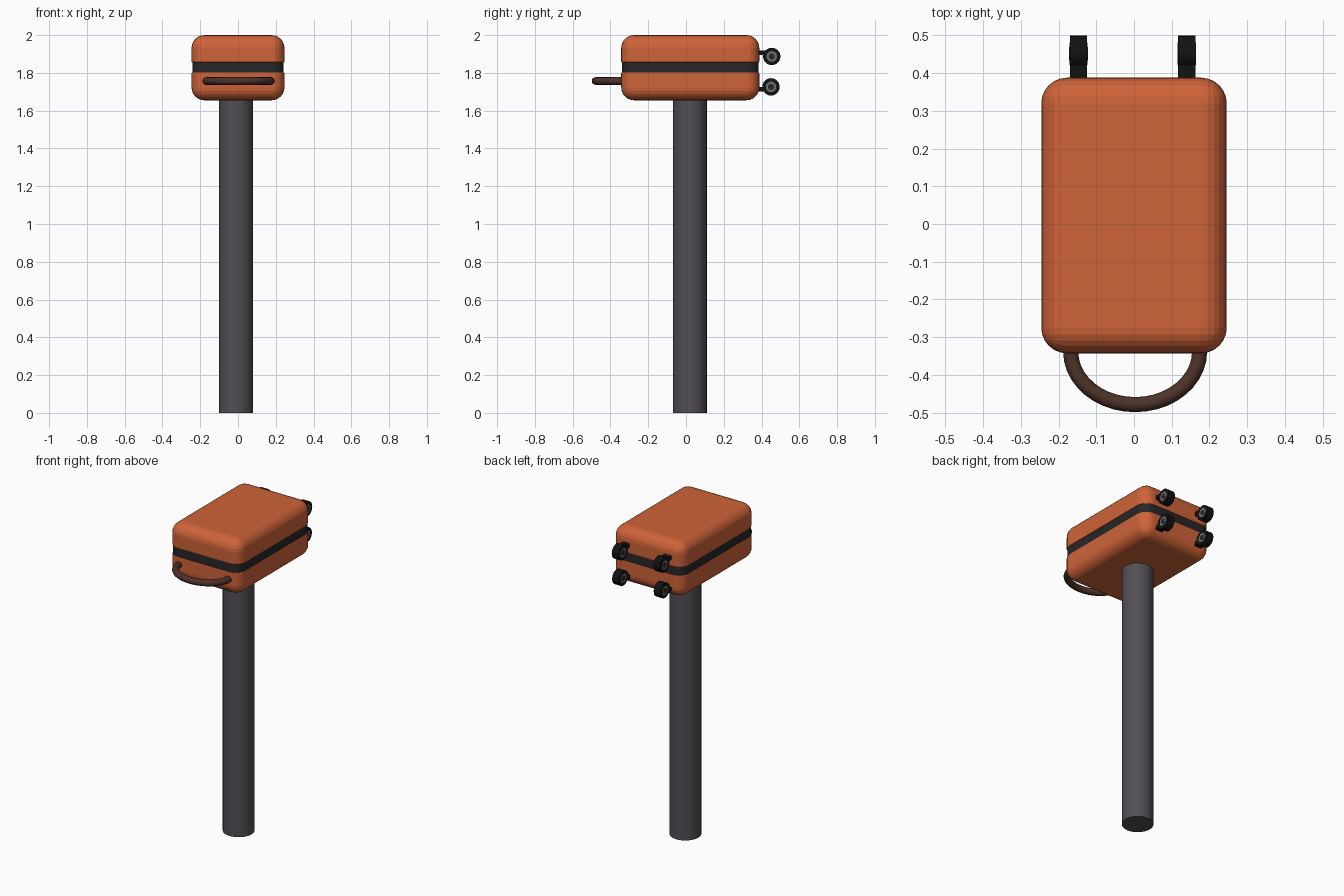
import bpy, bmesh, math
from mathutils import Vector, Matrix

if "Cube" in bpy.data.objects:
    bpy.data.objects.remove(bpy.data.objects["Cube"])


def material(name, rgb):
    m = bpy.data.materials.new(name)
    m.diffuse_color = (*rgb, 1)
    m.use_nodes = True
    m.node_tree.nodes["Principled BSDF"].inputs["Base Color"].default_value = m.diffuse_color
    return m


ORANGE = material("orange_shell", (0.62, 0.125, 0.04))
BAND = material("dark_band", (0.02, 0.02, 0.02))
BLACK = material("black_rubber", (0.006, 0.006, 0.006))
HUB = material("hub_grey", (0.16, 0.16, 0.16))
LEATHER = material("brown_leather", (0.075, 0.032, 0.022))
POST = material("post_grey", (0.085, 0.077, 0.09))


def add_object(name, bm, mat, smooth=None):
    bmesh.ops.recalc_face_normals(bm, faces=bm.faces)
    me = bpy.data.meshes.new(name)
    bm.to_mesh(me)
    bm.free()
    me.materials.append(mat)
    ob = bpy.data.objects.new(name, me)
    bpy.context.collection.objects.link(ob)
    if smooth:
        bpy.ops.object.select_all(action='DESELECT')
        ob.select_set(True)
        bpy.context.view_layer.objects.active = ob
        bpy.ops.object.shade_smooth_by_angle(angle=math.radians(smooth))
    return ob


def box(lo, hi):
    bm = bmesh.new()
    lo, hi = Vector(lo), Vector(hi)
    bmesh.ops.create_cube(bm, size=1, matrix=Matrix.Translation((lo + hi) / 2)
                          @ Matrix.Diagonal((*(hi - lo), 1)))
    return bm


def cylinder(name, centre, radius, depth, mat, axis='Z', sides=32):
    bm = bmesh.new()
    rot = Matrix.Rotation(math.pi / 2, 4, 'Y') if axis == 'X' else Matrix()
    bmesh.ops.create_cone(bm, cap_ends=True, segments=sides, radius1=radius, radius2=radius,
                          depth=depth, matrix=Matrix.Translation(centre) @ rot)
    return add_object(name, bm, mat, 30)


X, Y0, Y1, Z0, Z1 = 0.246, -0.343, 0.388, 1.655, 2.0
SEAM_LOW, SEAM_HIGH = 1.803, 1.855


# Rounded shell halves, cut from the same rounded box on either side of the band
def shell(name, cut, keep_above):
    bm = box((-X, Y0, Z0), (X, Y1, Z1))
    bmesh.ops.bevel(bm, geom=bm.edges[:], offset=0.068, segments=6, profile=0.5, affect='EDGES')
    geom = bm.verts[:] + bm.edges[:] + bm.faces[:]
    bmesh.ops.bisect_plane(bm, geom=geom, plane_co=(0, 0, cut), plane_no=(0, 0, 1),
                           clear_inner=keep_above, clear_outer=not keep_above)
    rim = [e for e in bm.edges if e.is_boundary]
    bmesh.ops.holes_fill(bm, edges=rim, sides=0)
    bmesh.ops.bevel(bm, geom=rim, offset=0.006, segments=2, profile=0.5, affect='EDGES')
    add_object(name, bm, ORANGE)


shell("lower_shell", SEAM_LOW, False)
shell("upper_shell", SEAM_HIGH, True)

# Dark band between the halves, slightly inset
bm = box((-X + 0.004, Y0 + 0.004, SEAM_LOW - 0.008), (X - 0.004, Y1 - 0.004, SEAM_HIGH + 0.008))
upright = [e for e in bm.edges if abs(e.verts[0].co.z - e.verts[1].co.z) > 0.01]
bmesh.ops.bevel(bm, geom=upright, offset=0.064, segments=6, profile=0.5, affect='EDGES')
add_object("middle_band", bm, BAND)

# Supporting post
cylinder("post", (-0.01, 0.02, 0.83), 0.09, 1.66, POST)

# Carry handle: a round tube swept along a half ellipse
bm = bmesh.new()
rings, sides = 20, 12
loops = []
for i in range(rings + 1):
    a = math.pi * i / rings
    centre = Vector((0.003 - 0.171 * math.cos(a), -0.338 - 0.141 * math.sin(a), 1.757))
    out = Vector((-0.141 * math.cos(a), -0.171 * math.sin(a), 0)).normalized()
    loops.append([bm.verts.new(centre + 0.02 * (out * math.cos(t) + Vector((0, 0, math.sin(t)))))
                  for t in (2 * math.pi * k / sides for k in range(sides))])
for a, b in zip(loops, loops[1:]):
    for k in range(sides):
        n = (k + 1) % sides
        bm.faces.new((a[k], a[n], b[n], b[k]))
bm.faces.new(loops[0])
bm.faces.new(loops[-1])
add_object("carry_handle", bm, LEATHER, 40)

# Four wheels, each with a short arm, a grey hub ring and a dark axle
for side, x in (("left", -0.147), ("right", 0.14)):
    for level, y, z, arm_z in (("upper", 0.454, 1.887, 1.907), ("lower", 0.45, 1.726, 1.713)):
        tag = f"{level}_{side}"
        cylinder(f"{tag}_wheel", (x, y, z), 0.046, 0.046, BLACK, 'X', 24)
        cylinder(f"{tag}_hub", (x, y, z), 0.028, 0.048, HUB, 'X', 24)
        cylinder(f"{tag}_axle", (x, y, z), 0.016, 0.050, BAND, 'X', 16)
        add_object(f"{tag}_arm", box((x - 0.023, 0.37, arm_z - 0.012),
                                     (x + 0.023, y - 0.02, arm_z + 0.012)), BLACK)
